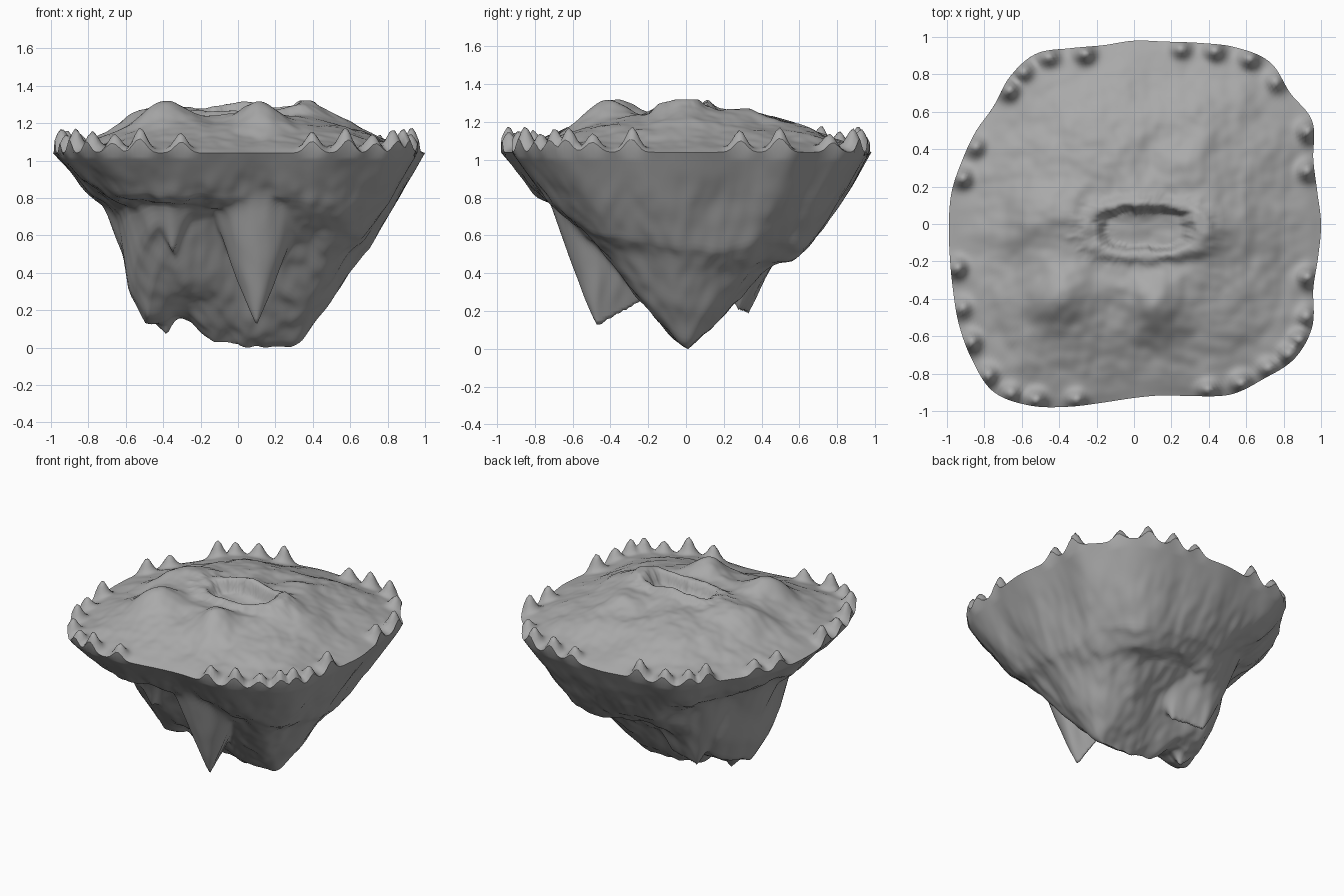
import bpy, bmesh, math
from mathutils import Vector, noise

old = bpy.data.objects.get("Cube")
if old:
    bpy.data.objects.remove(old)

stone = bpy.data.materials.new("grey_stone")
stone.use_nodes = True
stone.diffuse_color = (0.4, 0.4, 0.4, 1)
shader = next(n for n in stone.node_tree.nodes if n.type == "BSDF_PRINCIPLED")
shader.inputs["Base Color"].default_value = stone.diffuse_color
shader.inputs["Roughness"].default_value = 0.8

# Plan outline: radius every 10 degrees, counterclockwise from +x
OUTLINE = [1.0, .995, 1.02, 1.1, 1.09, 1.13, 1.09, 1.03, .99, .98, .97, 1.0,
           1.05, 1.03, .98, .98, .98, .99, .99, 1.0, 1.03, 1.08, 1.13, 1.17,
           1.12, 1.04, .97, .93, .93, .98, 1.05, 1.08, 1.12, 1.1, 1.02, 1.0]
# Underside profiles (share of radius, height) towards +x, +y, -x, -y
PROFILES = [
    [(0, .06), (.2, .08), (.35, .13), (.5, .29), (.6, .43), (.7, .53), (.8, .7), (.9, .87), (1, 1.04)],
    [(0, .06), (.2, .26), (.4, .42), (.5, .5), (.6, .51), (.7, .59), (.8, .72), (.9, .87), (1, 1.04)],
    [(0, .06), (.2, .2), (.4, .13), (.5, .14), (.59, .3), (.65, .68), (.72, .76), (.85, .88), (1, 1.04)],
    [(0, .06), (.1, .14), (.25, .32), (.4, .5), (.55, .65), (.65, .7), (.8, .8), (.9, .92), (1, 1.04)],
]
# Hollows in the flanks: angle, share of radius, height
HOLLOWS = [(135, .65, .1), (237, .55, .12)]
# Hanging rock spurs: start, end, slope of the flanks
SPURS = [
    ((.1, -.47, .12), (.08, -.2, .27), 2.2),
    ((-.13, .01, .02), (.28, .01, 0), .8),
    ((-.38, .02, .06), (-.44, .04, .13), 1.8),
    ((-.32, .33, .17), (-.1, .28, .2), 1.9),
    ((-.35, -.5, .5), (-.33, -.4, .52), 2.0),
]
# Mounds on top: x, y, width, height
MOUNDS = [(.12, -.42, .13, .1), (-.4, -.39, .15, .11), (-.47, .04, .17, .08),
          (-.15, .42, .16, .04), (.42, .0, .16, .07), (.3, .32, .15, .04), (.05, .14, .12, .05)]
# Angles of the teeth around the rim
TEETH = [17, 28, 45, 55, 65, 75, 106, 117, 126, 133, 154, 165,
         194, 206, 216, 226, 234, 241, 252, 294, 304, 313, 320, 325, 332, 343]


def lerp_profile(points, t):
    for (a, za), (b, zb) in zip(points, points[1:]):
        if t <= b:
            return za + (zb - za) * (t - a) / (b - a)
    return points[-1][1]


def radius(angle):
    """Smooth closed curve through the outline radii."""
    s = angle / math.tau * len(OUTLINE)
    i = math.floor(s)
    f = s - i
    a, b, c, d = (OUTLINE[(i + k) % len(OUTLINE)] for k in (-1, 0, 1, 2))
    return b + .5 * f * (c - a + f * (2 * a - 5 * b + 4 * c - d + f * (3 * (b - c) + d - a)))


def smooth_min(a, b, k=.06):
    h = max(k - abs(a - b), 0) / k
    return min(a, b) - h * h * k / 4


def rough(x, y, scale, seed):
    return noise.fractal(Vector((x * scale, y * scale, seed)), 0.9, 2.0, 3)


# Tooth centres sit just inside the outline
TOOTH_SPOTS = []
for degrees in TEETH:
    a = math.radians(degrees)
    TOOTH_SPOTS.append(Vector((math.cos(a), math.sin(a))) * (radius(a) - .035))


def teeth(x, y):
    """Bell-shaped teeth rising from the rim."""
    p = Vector((x, y))
    return max((.105 + .02 * math.sin(i * 2.3)) * math.exp(-(p - c).length_squared / .0022)
               for i, c in enumerate(TOOTH_SPOTS))


def underside(x, y, t, angle):
    z = sum(max(0, math.cos(angle - k * math.pi / 2)) ** 2 * lerp_profile(p, t)
            for k, p in enumerate(PROFILES))
    for degrees, place, rise in HOLLOWS:
        reach = max(0, math.cos(angle - math.radians(degrees))) ** 8
        z += rise * reach * math.exp(-((t - place) / .15) ** 2)
    p = Vector((x, y))
    for start, end, slope in SPURS:
        a, b = Vector(start), Vector(end)
        d = (b - a).xy
        f = min(1, max(0, (p - a.xy).dot(d) / d.length_squared))
        gap = (p - a.xy - d * f).length
        z = smooth_min(z, a.z + (b.z - a.z) * f + slope * gap + 1.6 * gap * gap)
    fade = min(1, (1 - t) * 6)
    z += .035 * fade * rough(x, y, 4, 1)
    if t == 1:
        z += teeth(x, y)
    return max(0, z)


def topside(x, y, t, angle):
    z = lerp_profile([(0, 1.23), (.35, 1.23), (.6, 1.18), (.82, 1.1), (.95, 1.06), (1, 1.04)], t)
    for mx, my, w, h in MOUNDS:
        z += h * math.exp(-((x - mx) ** 2 + (y - my) ** 2) / (w * w))
    z += .022 * min(1, (1 - t) * 5) * rough(x, y, 4, 7)
    # Shallow ragged oblong pit with a raised lip
    e = (abs((x - .06) / .26) ** 3 + abs((y + .03) / .12) ** 3) ** (1 / 3)
    e += .1 * rough(x, y, 12, 3)
    z += .04 * math.exp(-((e - 1.15) / .3) ** 2)
    if e < 1:
        z -= .05 * min(1, (1 - e) * 5)
    if t > .85:
        z += teeth(x, y)
    return min(z, 1.32)


def polar_sheet(name, height, up, spokes=320, rings=64):
    """Disc of rings bounded by the outline, displaced by a height rule."""
    bm = bmesh.new()
    centre = bm.verts.new((0, 0, height(0, 0, 0, 0)))
    previous = None
    for r in range(1, rings + 1):
        t = r / rings
        ring = []
        for s in range(spokes):
            a = s * math.tau / spokes
            d = radius(a) * t
            x, y = d * math.cos(a), d * math.sin(a)
            ring.append(bm.verts.new((x, y, height(x, y, t, a))))
        for s in range(spokes):
            n = (s + 1) % spokes
            if previous:
                bm.faces.new((previous[s], ring[s], ring[n], previous[n]))
            else:
                bm.faces.new((centre, ring[s], ring[n]))
        previous = ring
    if not up:
        bmesh.ops.reverse_faces(bm, faces=bm.faces)
    for f in bm.faces:
        f.smooth = True
    mesh = bpy.data.meshes.new(name)
    bm.to_mesh(mesh)
    bm.free()
    mesh.materials.append(stone)
    bpy.context.collection.objects.link(bpy.data.objects.new(name, mesh))


polar_sheet("island_top", topside, True)
polar_sheet("island_underside", underside, False)
